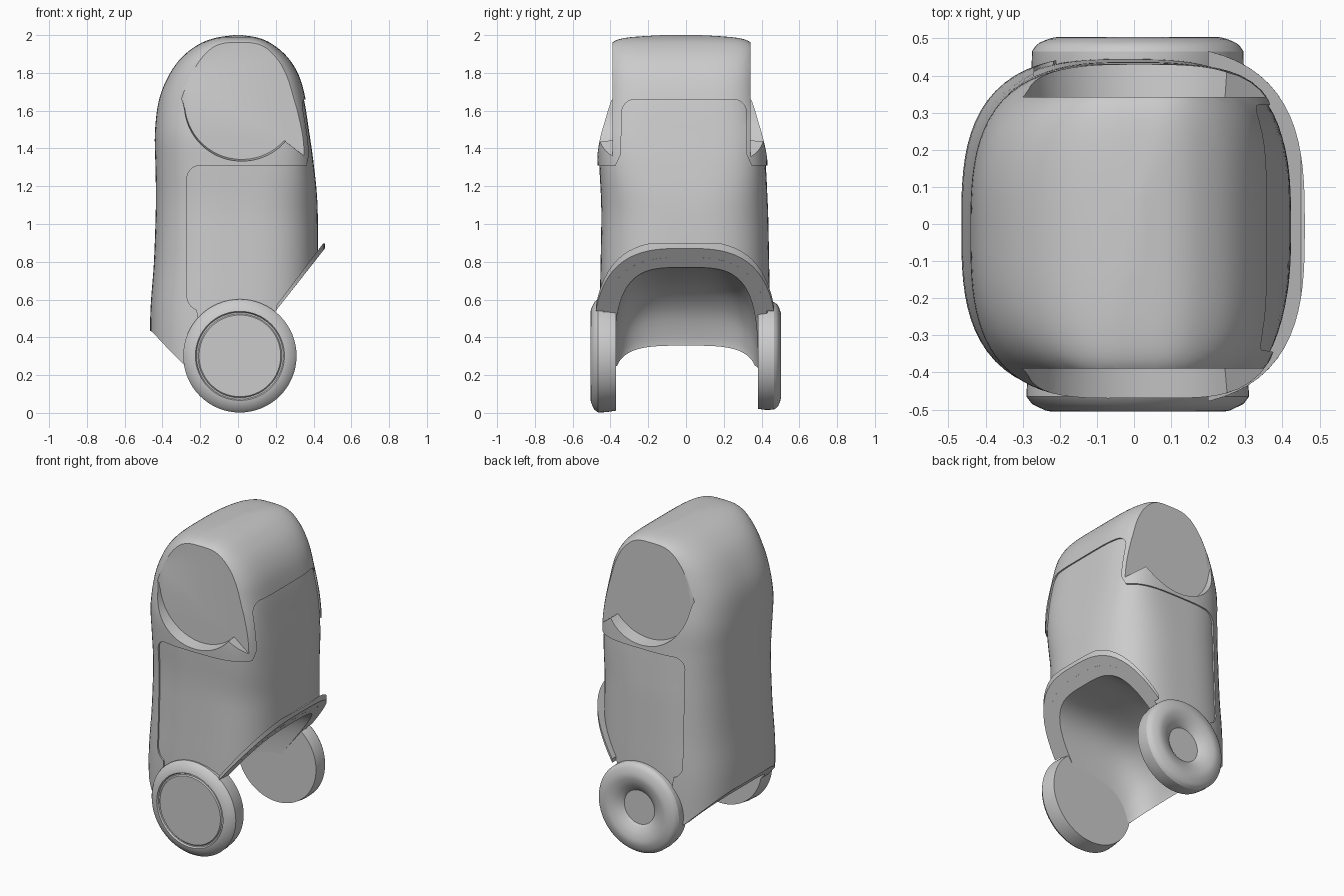
import bpy, bmesh, math
from mathutils import Vector

cube = bpy.data.objects.get("Cube")
if cube:
    bpy.data.objects.remove(cube, do_unlink=True)

grey = bpy.data.materials.new("plain_grey")
grey.use_nodes = True
grey.diffuse_color = (0.6, 0.6, 0.6, 1)
grey.node_tree.nodes["Principled BSDF"].inputs["Base Color"].default_value = (0.6, 0.6, 0.6, 1)


def skin(name, rings):
    """Bridge rings of equal length and cap both ends."""
    bm = bmesh.new()
    loops = [[bm.verts.new(p) for p in ring] for ring in rings]
    n = len(loops[0])
    for a, b in zip(loops, loops[1:]):
        for i in range(n):
            j = (i + 1) % n
            bm.faces.new((a[i], a[j], b[j], b[i]))
    bm.faces.new(loops[0])
    bm.faces.new(loops[-1])
    bmesh.ops.recalc_face_normals(bm, faces=bm.faces)
    mesh = bpy.data.meshes.new(name)
    bm.to_mesh(mesh)
    bm.free()
    mesh.materials.append(grey)
    ob = bpy.data.objects.new(name, mesh)
    bpy.context.collection.objects.link(ob)
    return ob


def side_prism(name, pts, y0, y1, flare=1.0, pivot=(0, 0)):
    """Extrude an x-z outline along y, growing it at the far end."""
    px, pz = pivot
    far = [(px + (x - px) * flare, y1, pz + (z - pz) * flare) for x, z in pts]
    return skin(name, [[(x, y0, z) for x, z in pts], far])


def arc(cx, cy, r, start, end, steps=10):
    angles = [math.radians(start + (end - start) * i / steps) for i in range(steps + 1)]
    return [(cx + r * math.cos(a), cy + r * math.sin(a)) for a in angles]


def combine(ob, tool, operation="DIFFERENCE", keep=False):
    mod = ob.modifiers.new("cut", "BOOLEAN")
    mod.operation = operation
    mod.solver = "EXACT"
    mod.object = tool
    bpy.context.view_layer.objects.active = ob
    bpy.ops.object.modifier_apply(modifier=mod.name)
    if not keep:
        bpy.data.objects.remove(tool, do_unlink=True)


def smooth(ob, angle=35):
    bpy.ops.object.select_all(action="DESELECT")
    ob.select_set(True)
    bpy.context.view_layer.objects.active = ob
    bpy.ops.object.shade_smooth_by_angle(angle=math.radians(angle))


def spline(keys, steps):
    """Catmull-Rom through rows of numbers."""
    rows = [Vector(k) for k in keys]
    out = []
    for i in range(len(rows) - 1):
        p0, p1 = rows[max(i - 1, 0)], rows[i]
        p2, p3 = rows[i + 1], rows[min(i + 2, len(rows) - 1)]
        for s in range(steps):
            t = s / steps
            out.append(p1 + (p2 - p0) * (t / 2) + (2 * p0 - 5 * p1 + 4 * p2 - p3) * (t * t / 2)
                       + (3 * p1 - p0 - 3 * p2 + p3) * (t ** 3 / 2))
    return out + [rows[-1]]


# Shell sections: height, back x, front x, half depth
SECTIONS = [(0.1, -0.46, 0.43, 0.455), (0.5, -0.465, 0.43, 0.46), (0.8, -0.445, 0.432, 0.455),
            (1.1, -0.435, 0.43, 0.45), (1.3, -0.437, 0.412, 0.45), (1.48, -0.44, 0.387, 0.447),
            (1.65, -0.42, 0.36, 0.422), (1.78, -0.37, 0.325, 0.41), (1.88, -0.3, 0.265, 0.4),
            (1.95, -0.21, 0.185, 0.378), (1.985, -0.12, 0.11, 0.3), (2.0, -0.02, 0.02, 0.1)]


def shell(name, grow=0.0):
    rings = []
    for z, back, front, depth in spline(SECTIONS, 5):
        mid, ring = (back + front) / 2, []
        half = (front - back) / 2 + grow
        upper = min(max((z - 1.0) / 0.5, 0), 1)
        upper *= upper * (3 - 2 * upper)
        for i in range(96):
            a = math.tau * i / 96
            c, s = math.cos(a), math.sin(a)
            n = 3 + 1.5 * upper if c > 0 else 3
            r = (abs(c) ** n + abs(s) ** n) ** (-1 / n)
            ring.append((mid + half * r * c, (depth + grow) * r * s - 0.006 - 0.018 * upper, z))
        rings.append(ring)
    return skin(name, rings)


body = shell("body_shell")

# Recessed chest panel wrapping from the sides to the front
panel = side_prism("panel_cut", [(0.7, 0.0), (0.7, 1.31)] + arc(-0.2, 1.24, 0.07, 90, 180)
                   + arc(-0.19, 0.62, 0.08, 180, 250) + [(-0.15, 0.0)], -0.7, 0.7)
bib = arc(-0.27, 1.59, 0.07, 180, 90) + arc(0.25, 1.59, 0.07, 90, 0)
bib = [(-0.38, 1.2), (-0.37, 1.315), (-0.345, 1.37)] + bib + [(0.32, 1.37), (0.345, 1.315), (0.36, 1.2)]
combine(panel, skin("bib_cut", [[(x, y, z) for y, z in bib] for x in (0.2, 0.7)]), "UNION")
combine(panel, shell("panel_floor", -0.009))
combine(body, panel)

# Flat round recesses on both sides of the head
CENTRE = (0.02, 1.645)
outline = arc(*CENTRE, 0.303, -42, -172, 40) + [(-0.292, 1.65), (-0.5, 1.9), (-0.5, 2.2), (0.6, 2.2),
                                                (0.6, 1.33), (0.37, 1.345)]
for depth, out in ((-0.39, -0.6), (0.342, 0.6)):
    combine(body, side_prism("face_cut", outline, depth, out, 1.08, CENTRE))

# Slanted lower end
under = [(0.6, 1.048), (0.2, 0.54), (-0.05, 0.22), (-0.28, 0.25), (-0.38, 0.35),
         (-0.455, 0.43), (-0.6, 0.5), (-0.6, 0.0), (0.6, 0.0)]
combine(body, side_prism("under_cut", under, -0.7, 0.7))

# Thin flared lip around the slanted opening
lip = shell("opening_lip", 0.028)
wedge = [(0.2, 0.54), (0.48, 0.896), (0.45, 0.896), (0.2, 0.565)]
combine(lip, side_prism("lip_slab", wedge, -0.7, 0.7), "INTERSECT")

# Vaulted hollow underneath
ceiling = spline([(0.6, 0.79), (0.38, 0.77), (0.1, 0.745), (-0.15, 0.68), (-0.3, 0.56),
                  (-0.37, 0.42), (-0.39, 0.3), (-0.39, 0.05)], 4)
vault = [tuple(p) for p in ceiling] + [(0.6, 0.05)]
rings = []
for i in range(41):
    a = math.pi * (i / 40 - 0.5) * 0.98
    y = math.sin(a)
    k = (1 - abs(y) ** 3.6) ** 0.25
    rings.append([(-0.1 + (x + 0.1) * k, 0.382 * y, 0.1 + (z - 0.1) * k) for x, z in vault])
hollow = skin("hollow_cut", rings)
combine(body, hollow, keep=True)
combine(lip, hollow)
smooth(body)
smooth(lip)


def wheel(name, profile, side):
    """Turn a radius-depth profile around the axle."""
    rings = [[(0.01 + x, side * d, 0.302 + z) for x, z in arc(0, 0, r, 0, 354.375, 63)]
             for r, d in profile]
    smooth(skin(name, rings), 28)


# Wheel with a flat grooved cover, and wheel with a rounded tyre and sunken hub
wheel("right_wheel", [(0.29, 0.37), (0.298, 0.42), (0.3, 0.465), (0.285, 0.485), (0.25, 0.502),
                      (0.236, 0.505), (0.23, 0.495), (0.222, 0.495), (0.216, 0.502)], -1)
tyre = spline([(0.285, 0.465), (0.265, 0.488), (0.215, 0.504), (0.165, 0.495), (0.125, 0.474), (0.108, 0.459)], 4)
wheel("left_wheel", [(0.28, 0.38), (0.286, 0.42)] + [tuple(p) for p in tyre], 1)
